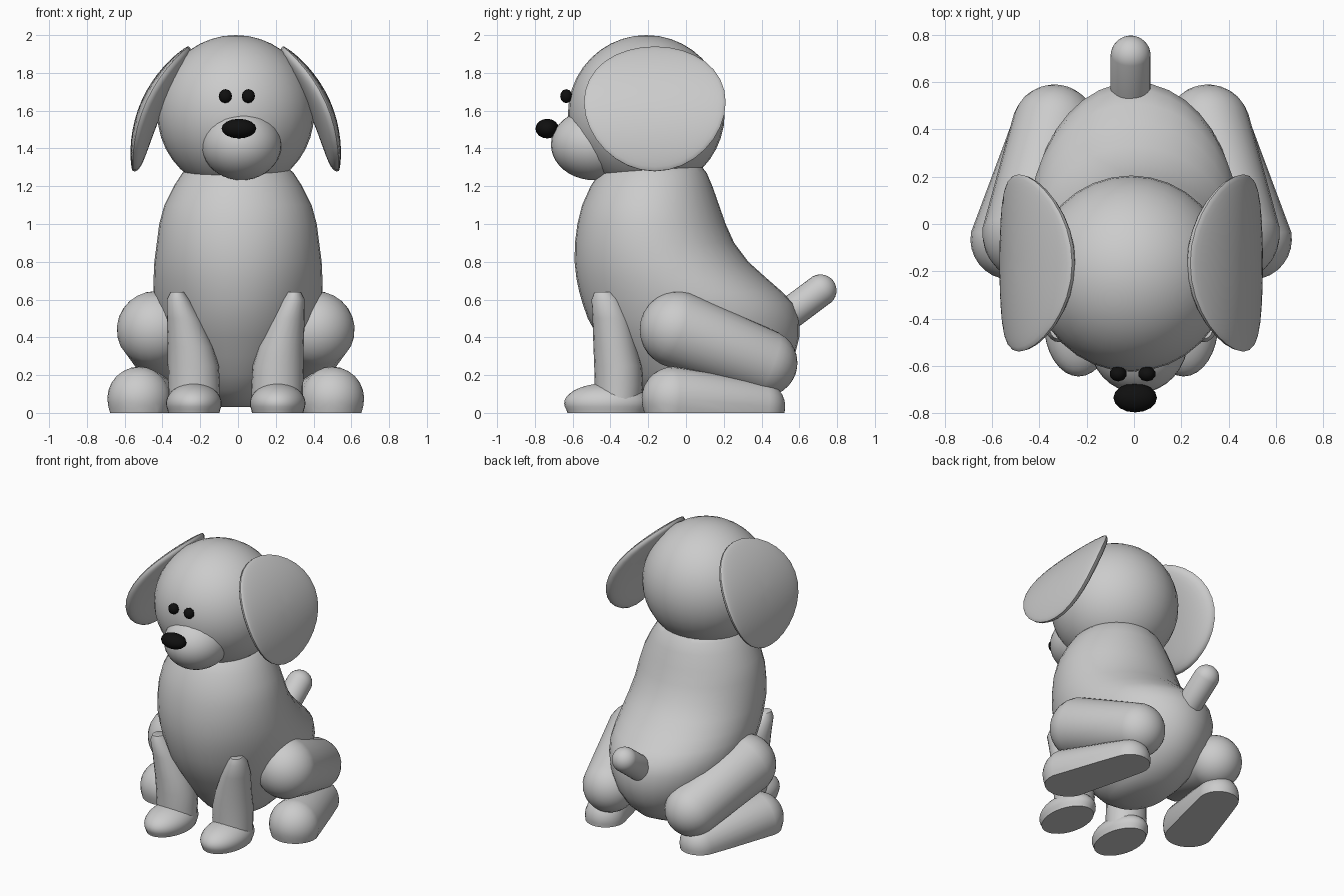
import bpy, bmesh, math
from mathutils import Vector

if "Cube" in bpy.data.objects:
    bpy.data.objects.remove(bpy.data.objects["Cube"])

CX = -0.012  # mirror axis of the dog


def finish(name, bm, material=None):
    bmesh.ops.recalc_face_normals(bm, faces=bm.faces)
    me = bpy.data.meshes.new(name)
    bm.to_mesh(me)
    bm.free()
    me.polygons.foreach_set("use_smooth", [True] * len(me.polygons))
    me.set_sharp_from_angle(angle=math.radians(50))
    ob = bpy.data.objects.new(name, me)
    bpy.context.collection.objects.link(ob)
    if material:
        me.materials.append(material)
    return ob


def cut_floor(bm):
    res = bmesh.ops.bisect_plane(bm, geom=bm.verts[:] + bm.edges[:] + bm.faces[:],
                                 plane_co=(0, 0, 0.01), plane_no=(0, 0, 1), clear_inner=True)
    edges = [e for e in res["geom_cut"] if isinstance(e, bmesh.types.BMEdge)]
    bmesh.ops.contextual_create(bm, geom=edges)
    low = min(v.co.z for v in bm.verts)
    for v in bm.verts:
        if v.co.z < low + 1e-4:
            v.co.z = 0


def ellipsoid(name, center, radii, material=None, floor=False, seg=32, rings=20):
    bm = bmesh.new()
    bmesh.ops.create_uvsphere(bm, u_segments=seg, v_segments=rings, radius=1)
    for v in bm.verts:
        v.co = Vector(c + r * k for c, r, k in zip(center, radii, v.co))
    if floor:
        cut_floor(bm)
    return finish(name, bm, material)


def capsule(name, a, b, ra, rb, floor=False):
    a, b = Vector(a), Vector(b)
    rot = (b - a).to_track_quat("Z", "Y")
    bm = bmesh.new()
    bmesh.ops.create_uvsphere(bm, u_segments=24, v_segments=15, radius=1)
    for v in bm.verts:
        c, r = (b, rb) if v.co.z > 0 else (a, ra)
        v.co = c + rot @ v.co * r
    if floor:
        cut_floor(bm)
    return finish(name, bm)


def loft(name, rings, n=36):
    # rings: (z, centre x, centre y, radius x, radius y)
    bm = bmesh.new()
    loops = []
    for z, cx, cy, rx, ry in rings:
        loops.append([bm.verts.new((cx + rx * math.cos(t), cy + ry * math.sin(t), z))
                      for t in (2 * math.pi * i / n for i in range(n))])
    for lo, hi in zip(loops, loops[1:]):
        for i in range(n):
            j = (i + 1) % n
            bm.faces.new((lo[i], lo[j], hi[j], hi[i]))
    bm.faces.new(loops[0][::-1])
    bm.faces.new(loops[-1])
    return finish(name, bm)


def ear(name, s):
    # cylindrically curved outer face, bulging inner face
    top, bottom = Vector((0.25, 0, 1.94)), Vector((0.545, 0, 1.28))
    mid, down = (top + bottom) / 2, (bottom - top) / 2
    normal = Vector((-down.z, 0, down.x)).normalized()
    bm = bmesh.new()
    bmesh.ops.create_uvsphere(bm, u_segments=32, v_segments=20, radius=1)
    for v in bm.verts:
        u, w, d = v.co.x, v.co.y, v.co.z
        depth = 0.085 * (1 - w * w) + d * (0.025 if d > 0 else 0.10)
        p = mid + down * w + normal * depth
        v.co = (CX + s * p.x, -0.165 + 0.375 * u, p.z)
    return finish(name, bm)


black = bpy.data.materials.new("black")
black.diffuse_color = (0.005, 0.005, 0.005, 1)
black.use_nodes = True
black.node_tree.nodes["Principled BSDF"].inputs["Base Color"].default_value = black.diffuse_color

# body: z, front y, back y, half width
profile = [(0.03, -0.06, 0.16, 0.10), (0.06, -0.17, 0.30, 0.17), (0.12, -0.26, 0.42, 0.23),
           (0.2, -0.335, 0.51, 0.29), (0.3, -0.40, 0.575, 0.35), (0.4, -0.465, 0.60, 0.40),
           (0.5, -0.52, 0.60, 0.43), (0.58, -0.548, 0.57, 0.443), (0.64, -0.565, 0.51, 0.448),
           (0.71, -0.58, 0.43, 0.447), (0.8, -0.59, 0.33, 0.443), (0.9, -0.588, 0.255, 0.43),
           (1.0, -0.575, 0.21, 0.417), (1.1, -0.55, 0.175, 0.39), (1.2, -0.505, 0.14, 0.34),
           (1.27, -0.46, 0.11, 0.295), (1.32, -0.40, 0.07, 0.24)]
loft("body", [(z, 0, (f + b) / 2, w, (b - f) / 2) for z, f, b, w in profile])

# head and face
ellipsoid("head", (CX, -0.21, 1.585), (0.415, 0.415, 0.415))
ellipsoid("muzzle", (0.018, -0.485, 1.42), (0.212, 0.23, 0.188))
ellipsoid("nose", (0.005, -0.735, 1.505), (0.092, 0.062, 0.052), black, seg=16, rings=8)
for side, x in (("left", -0.067), ("right", 0.055)):
    ellipsoid(side + "_eye", (x, -0.634, 1.677), (0.037, 0.032, 0.037), black, seg=10, rings=6)

# tail
capsule("tail", (-0.014, 0.48, 0.475), (-0.014, 0.712, 0.648), 0.085, 0.085)

# ears and legs on both sides
for side, s in (("left", -1), ("right", 1)):
    ear(side + "_ear", s)
    loft(side + "_front_leg", [(z, CX + s * x, y, rx, ry) for z, x, y, rx, ry in (
        (0.04, 0.22, -0.36, 0.135, 0.12), (0.15, 0.22, -0.355, 0.137, 0.128),
        (0.25, 0.225, -0.36, 0.135, 0.126), (0.35, 0.24, -0.375, 0.12, 0.115),
        (0.5, 0.275, -0.395, 0.09, 0.10), (0.6, 0.305, -0.425, 0.06, 0.075),
        (0.64, 0.31, -0.44, 0.035, 0.045))], 20)
    ellipsoid(side + "_front_paw", (CX + s * 0.222, -0.42, 0.05), (0.147, 0.225, 0.107), floor=True)
    capsule(side + "_thigh", (CX + s * 0.425, -0.04, 0.44), (CX + s * 0.325, 0.41, 0.265),
            0.205, 0.18)
    capsule(side + "_hind_foot", (CX + s * 0.51, -0.065, 0.075), (CX + s * 0.375, 0.39, 0.035),
            0.17, 0.135, floor=True)
